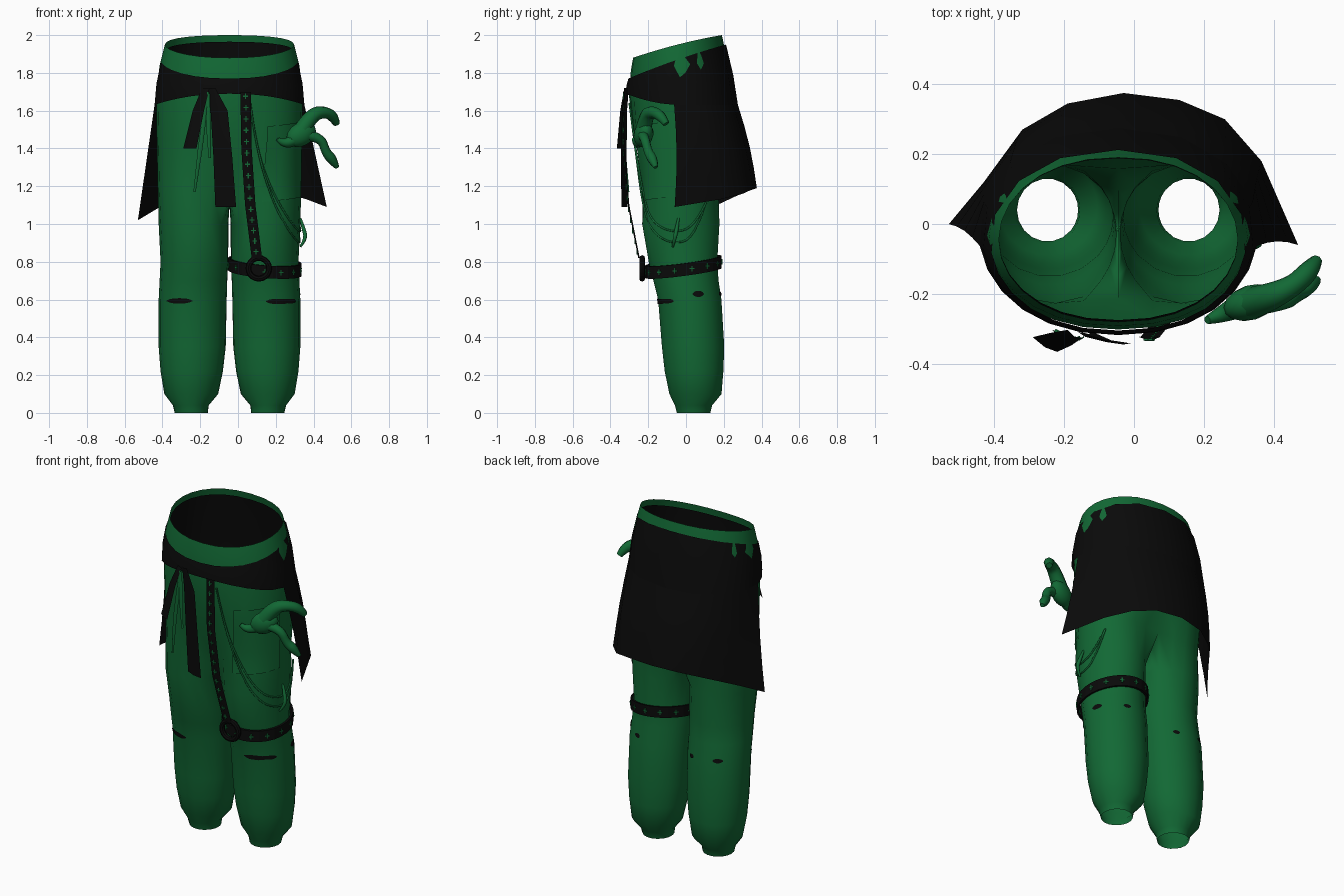
import bpy, bmesh, math
from mathutils import Vector, Matrix
from mathutils.bvhtree import BVHTree

if "Cube" in bpy.data.objects:
    bpy.data.objects.remove(bpy.data.objects["Cube"])

AXIS = -0.045          # centre line of the garment


def material(name, rgb):
    m = bpy.data.materials.new(name)
    m.use_nodes = True
    m.diffuse_color = (*rgb, 1)
    bsdf = m.node_tree.nodes["Principled BSDF"]
    bsdf.inputs["Base Color"].default_value = (*rgb, 1)
    bsdf.inputs["Roughness"].default_value = 0.8
    return m


GREEN = material("forest green", (0.006, 0.14, 0.035))
BLACK = material("black cloth", (0.003, 0.003, 0.003))


def finish(bm, name, mat, smooth=True):
    bmesh.ops.remove_doubles(bm, verts=bm.verts, dist=0.0005)
    bmesh.ops.recalc_face_normals(bm, faces=bm.faces)
    mesh = bpy.data.meshes.new(name)
    bm.to_mesh(mesh)
    mesh.materials.append(mat)
    for p in mesh.polygons:
        p.use_smooth = smooth
    ob = bpy.data.objects.new(name, mesh)
    bpy.context.collection.objects.link(ob)
    return ob


def loft(bm, rows, closed=False):
    """Skin quads between rows of equally many points."""
    rows = [[bm.verts.new(p) for p in r] for r in rows]
    for a, b in zip(rows, rows[1:]):
        n = len(a)
        for i in range(n if closed else n - 1):
            j = (i + 1) % n
            bm.faces.new((a[i], a[j], b[j], b[i]))


def sheet(name, mat, rows, closed=False, smooth=True):
    bm = bmesh.new()
    loft(bm, rows, closed)
    return finish(bm, name, mat, smooth)


def tube(name, mat, pts, radii):
    cu = bpy.data.curves.new(name, "CURVE")
    cu.dimensions, cu.bevel_depth, cu.bevel_resolution = "3D", 1.0, 2
    cu.resolution_u, cu.use_fill_caps = 5, True
    sp = cu.splines.new("NURBS")
    sp.points.add(len(pts) - 1)
    for p, co, r in zip(sp.points, pts, radii):
        p.co, p.radius = (*co, 1), r
    sp.use_endpoint_u, sp.order_u = True, 3
    cu.materials.append(mat)
    ob = bpy.data.objects.new(name, cu)
    bpy.context.collection.objects.link(ob)
    return ob


# --- Trousers: two leg tubes meeting in a torso tube
LEG = [(0.0, .115, .29, -.05, .13), (.04, .11, .30, -.06, .14),
       (.1, .06, .345, -.09, .19), (.22, .035, .365, -.115, .2),
       (.35, .02, .375, -.13, .205), (.6, .015, .375, -.15, .19),
       (.7, .012, .37, -.175, .175), (.8, .007, .365, -.2, .168), (1.0, .006, .375, -.235, .18)]
# height, half width, front, back, seam dent, rim tilt
TORSO = [(1.2, .38, -.275, .22, .25, 0), (1.45, .385, -.3, .26, .1, 0),
         (1.68, .388, -.302, .25, 0, 0), (1.84, .37, -.292, .22, 0, .4),
         (1.95, .342, -.28, .19, 0, 1)]
N, M = 15, 5


def leg_ring(z, u0, u1, y0, y1):
    angles = [math.radians(-140 + 280 * i / (N - 1)) for i in range(N)]
    angles += [math.radians(140 + 80 * (i + 1) / (M + 1)) for i in range(M)]
    return [Vector(((u0 + u1) / 2 + (u1 - u0) / 2 * math.cos(a),
                    (y0 + y1) / 2 + (y1 - y0) / 2 * math.sin(a), z)) for a in angles]


def torso_arc(z, u, y0, y1, dent, tilt):
    pts = []
    for i in range(N):
        a = math.pi * (i / (N - 1) - .5)
        s = math.sin(a)
        pts.append(Vector((u * max(math.cos(a), 0) ** .9,
                           (y0 + y1) / 2 + (y1 - y0) / 2 * s * (1 - dent * s ** 8),
                           z + tilt * (.06 * s - .01 * s * s))))
    return pts


legs = [leg_ring(*r) for r in LEG]
arcs = [torso_arc(*r) for r in TORSO]
f, b = arcs[0][0], arcs[0][-1]
saddle = []
for i in range(M):
    k = (i + 1) / (M + 1)
    p = b.lerp(f, k)
    saddle.append(Vector((0, p.y, p.z - .1 * math.sin(math.pi * k))))

bm = bmesh.new()
for side in (1, -1):
    def place(row):
        return [(AXIS + side * p.x, p.y, p.z) for p in row]
    loft(bm, [place(r) for r in legs + [arcs[0] + saddle]], True)
    loft(bm, [place(r) for r in arcs])
finish(bm, "trousers", GREEN)
bvh = BVHTree.FromBMesh(bm)


def project(p, direction, lift=.006):
    """Drop a point onto the trousers along a direction."""
    d = Vector(direction).normalized()
    hit, normal, _, _ = bvh.ray_cast(Vector(p) - d * 1.2, d)
    return hit - d * lift if hit else Vector(p)


def hug(p, lift):
    hit, normal, _, _ = bvh.find_nearest(Vector(p))
    out = Vector((hit.x - .12, hit.y + .02, 0)).normalized()
    return hit + out * lift


# Dark lining inside the waist
def lining_row(z, u, y0, y1, tilt):
    arc = torso_arc(z, u, y0, y1, 0, tilt)
    return ([(AXIS + p.x, p.y, p.z) for p in arc]
            + [(AXIS - p.x, p.y, p.z) for p in reversed(arc[1:-1])])


sheet("waist_lining", BLACK, [lining_row(1.915, .342, -.275, .188, 1),
                              lining_row(1.82, .355, -.28, .21, .4),
                              lining_row(1.62, .372, -.288, .235, 0)], True)

# --- Garment tied around the hips: a closed band with an open skirt behind
HEM = [(.47, -.06, 1.09), (.365, .18, 1.13), (.26, .3, 1.16), (.13, .355, 1.185),
       (-.03, .375, 1.19), (-.19, .345, 1.18), (-.32, .27, 1.15), (-.43, .12, 1.08),
       (-.53, 0, 1.02)]
back = [math.radians(-8 + 196 * i / 8) for i in range(9)]
front = [math.radians(188 + 164 * i / 12) for i in range(1, 12)]


def oval(angles, u, y0, y1, zf):
    return [Vector((AXIS + u * math.copysign(abs(math.cos(a)) ** .9, math.cos(a)),
                    (y0 + y1) / 2 + (y1 - y0) / 2 * math.sin(a), zf(math.sin(a)))) for a in angles]


def top_z(s):
    return 1.87 + .09 * s - .01 * s * s


def low_z(s):
    return 1.63 + (.06 * s * s if s < 0 else 0)


def mid_z(s):
    return (top_z(s) + low_z(s)) / 2


sheet("waist_wrap", BLACK, [oval(back + front, .366, -.305, .212, top_z),
                            oval(back + front, .39, -.316, .25, mid_z),
                            oval(back + front, .4, -.318, .275, low_z)], True)
hip = oval(back, .4, -.318, .275, low_z)
rows = []
for k in (0, .25, .5, .75, 1):
    rows.append([p.lerp(Vector(h), k) + Vector((0, .012 * math.sin(math.pi * k), 0))
                 for p, h in zip(hip, HEM)])
sheet("skirt", BLACK, rows)


# --- Hanging ties, drawstrings and knot
def ribbon(name, mat, pts, widths, twist=0):
    rows = []
    for p, w in zip(pts, widths):
        d = Vector((w / 2, twist * w, 0))
        rows.append([Vector(p) - d, Vector(p) + Vector((0, -.008, 0)), Vector(p) + d])
    return sheet(name, mat, rows)


ribbon("short_tie", BLACK, [(-.17, -.315, 1.72), (-.21, -.33, 1.6), (-.255, -.345, 1.4)],
       (.04, .06, .07), -.3)
ribbon("long_tie", BLACK, [(-.14, -.315, 1.72), (-.1, -.325, 1.6), (-.08, -.33, 1.35),
                           (-.065, -.325, 1.09)], (.04, .09, .1, .11), -.15)
ribbon("drawstring_right", GREEN, [(-.16, -.325, 1.7), (-.2, -.32, 1.4), (-.23, -.3, 1.17)],
       (.02, .025, .012))
ribbon("drawstring_left", GREEN, [(-.16, -.325, 1.7), (-.155, -.325, 1.5), (-.15, -.32, 1.35)],
       (.02, .025, .012))

# --- Strap, thigh band and ring, all with small cross studs
studs = bmesh.new()


def cross(pos, turn):
    base = Matrix.Translation(pos) @ Matrix.Rotation(turn, 4, "Z")
    for sx, sz in ((.026, .006), (.006, .03)):
        bmesh.ops.create_cube(studs, size=1, matrix=base @ Matrix.Diagonal((sx, .006, sz, 1)))


path = [Vector((.04, -.322, 1.7)), Vector((.045, -.325, 1.4)),
        Vector((.065, -.3, 1.1)), Vector((.1, -.245, .82))]
ribbon("front_strap", BLACK, path, (.055, .055, .055, .055))
for a, c in zip(path, path[1:]):
    for i in range(5):
        cross(a.lerp(c, (i + .4) / 5) + Vector((0, -.008, 0)), 0)


def band_point(a, lift, dz=0):
    x, y = .142 + (.179 + lift) * math.cos(a), -.014 + (.186 + lift) * math.sin(a)
    return Vector((x, y, .775 + .13 * y - .08 * (x - .14) + dz))


loop = [math.tau * i / 28 for i in range(28)]
sheet("thigh_band", BLACK, [[band_point(a, l, dz) for a in loop] for l, dz in
                            ((.004, .033), (.016, .033), (.016, -.033), (.004, -.033))],
      True, False)
for i in range(14):
    a = math.tau * (i + .5) / 14
    cross(band_point(a, .017), a + math.pi / 2)
finish(studs, "cross_studs", GREEN, False)
bpy.ops.mesh.primitive_torus_add(location=(.11, -.232, .765), rotation=(math.pi / 2, 0, 0),
                                 major_radius=.055, minor_radius=.015,
                                 major_segments=20, minor_segments=8)
bpy.context.object.name = "strap_ring"
bpy.context.object.data.materials.append(BLACK)

# --- Side pocket and the cords that drape below it
look = (-.65, .76, 0)
rows = []
for k in range(7):
    z = 1.53 - .4 * k / 6
    rows.append([project((.27 + .76 * s, -.2 + .65 * s, z + .1 * s), look, .009)
                 for s in (-.13, -.09, -.045, 0, .045, .09, .13)])
sheet("side_pocket", GREEN, rows)
for n, drop in enumerate((0, .06)):
    guide = [(.07, -.3, 1.64), (.1, -.29, 1.4), (.18, -.26, 1.18 - drop), (.28, -.2, 1.02 - drop),
             (.35, -.08, .95 - drop), (.36, .05, .98 - drop), (.33, .14, 1.12)]
    tube("draped_cord_%d" % (n + 1), GREEN, [hug(p, .012) for p in guide], [.005] * 7)
tube("cord_end", GREEN, [(.33, -.04, 1.03), (.35, -.05, .97), (.36, -.06, .92), (.33, -.07, .88)],
     [.006, .012, .01, .006])

# --- Soft toy poking out of the pocket
bpy.ops.mesh.primitive_uv_sphere_add(segments=14, ring_count=8, location=(.335, -.225, 1.475))
toy = bpy.context.object
toy.name = "toy_body"
toy.scale, toy.rotation_euler = (.085, .05, .062), (0, -.5, .3)
toy.data.materials.append(GREEN)
bpy.ops.object.shade_smooth()
tube("toy_upper_limb", GREEN, [(.34, -.225, 1.5), (.39, -.21, 1.58), (.46, -.175, 1.595),
                               (.505, -.13, 1.57), (.522, -.105, 1.53)],
     [.045, .04, .03, .03, .018])
tube("toy_lower_limb", GREEN, [(.36, -.23, 1.47), (.44, -.22, 1.46), (.465, -.2, 1.38),
                               (.5, -.175, 1.34), (.525, -.16, 1.3)],
     [.03, .025, .024, .03, .012])
tube("toy_tail", GREEN, [(.3, -.235, 1.45), (.25, -.26, 1.41), (.21, -.275, 1.45)],
     [.035, .025, .012])


# --- Torn slits at the knees
def slit(name, center, across, look, width, height):
    rows = [[], [], []]
    for i in range(9):
        k = i / 4 - 1
        h = height * (1 - abs(k) ** 3) + .002
        for row, dz in zip(rows, (h, 0, -h)):
            row.append(project(Vector(center) + Vector(across) * k * width
                               + Vector((0, 0, dz)), look, .005))
    sheet(name, BLACK, rows)


X, Y = (1, 0, 0), (0, 1, 0)
slit("knee_slit_left", (.215, 0, .59), X, Y, .068, .012)
slit("knee_slit_right", (-.31, 0, .593), X, Y, .068, .012)
slit("side_slit_front", (0, -.1, .592), Y, (-1, 0, 0), .035, .01)
slit("side_slit_back", (0, .065, .63), Y, (-1, 0, 0), .03, .014)
slit("back_slit_left", (.2, 0, .63), X, (0, -1, 0), .02, .01)
slit("back_slit_right_inner", (-.16, 0, .6), X, (0, -1, 0), .018, .01)
slit("back_slit_right_outer", (-.33, 0, .61), X, (0, -1, 0), .025, .01)
